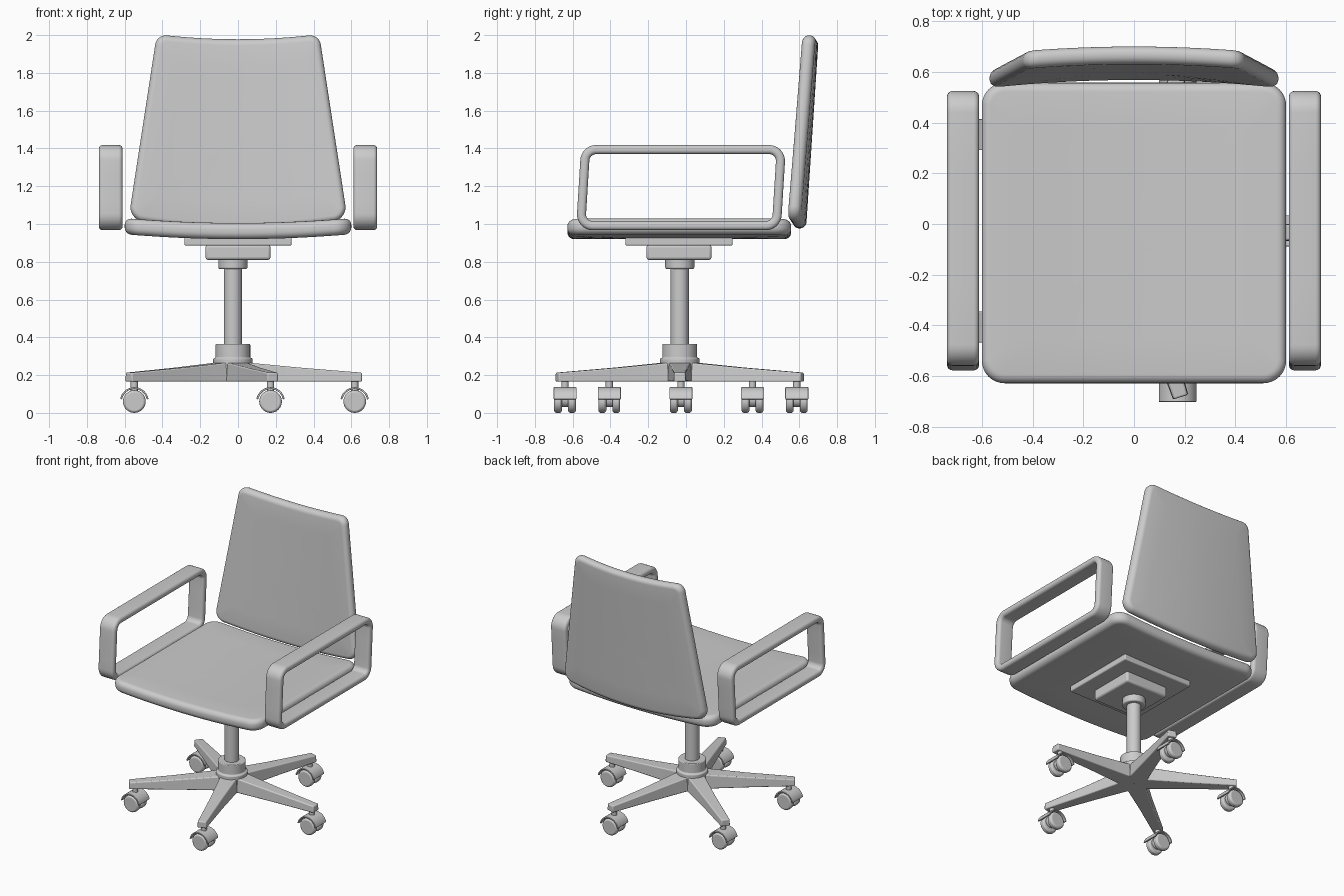
import bpy, bmesh
from math import pi, sin, cos, radians
from mathutils import Vector, Matrix

if "Cube" in bpy.data.objects:
    bpy.data.objects.remove(bpy.data.objects["Cube"])


def loft(name, rings, wrap=False, bevel=0.0):
    """Skin closed rings; cap both ends unless the rings wrap round."""
    bm = bmesh.new()
    rv = [[bm.verts.new(p) for p in ring] for ring in rings]
    n = len(rv[0])
    pairs = list(zip(rv, rv[1:])) + ([(rv[-1], rv[0])] if wrap else [])
    for a, b in pairs:
        for i in range(n):
            j = (i + 1) % n
            bm.faces.new((a[i], a[j], b[j], b[i]))
    if not wrap:
        bm.faces.new(rv[0][::-1])
        bm.faces.new(rv[-1])
    bmesh.ops.recalc_face_normals(bm, faces=bm.faces)
    me = bpy.data.meshes.new(name)
    bm.to_mesh(me)
    bm.free()
    me.shade_smooth()
    me.set_sharp_from_angle(angle=radians(40))
    ob = bpy.data.objects.new(name, me)
    bpy.context.collection.objects.link(ob)
    if bevel:
        m = ob.modifiers.new("bevel", 'BEVEL')
        m.width, m.segments, m.limit_method = bevel, 3, 'ANGLE'
        m.angle_limit = radians(40)
    return ob


def rounded(corners, r, seg=8, div=12):
    """Rounded counter-clockwise polygon as (point, outward normal) pairs."""
    pts = [Vector(c) for c in corners]
    arcs = []
    for i, p in enumerate(pts):
        u = (pts[i - 1] - p).normalized()
        v = (pts[(i + 1) % len(pts)] - p).normalized()
        c = p + (u + v).normalized() * r / sin(u.angle(v) / 2)
        n1, n2 = Vector((-u.y, u.x)), Vector((v.y, -v.x))
        ns = [n1.slerp(n2, k / seg) for k in range(seg + 1)]
        arcs.append([(c + n * r, n) for n in ns])
    out = []
    for i, arc in enumerate(arcs):
        out += arc
        (p, n), q = arc[-1], arcs[(i + 1) % len(arcs)][0][0]
        out += [(p.lerp(q, k / div), n) for k in range(1, div)]
    return out


def cushion(name, corners, r, thick, rim, centre, place):
    """Soft-edged pad; place(u, v, w) bends it into the world."""
    outline = rounded(corners, r)
    c = Vector(centre)
    layers = []
    for side in (-1, 1):
        part = [(rim, side * thick / 2, s) for s in (.04, .25, .5, .75)]
        for k in range(7):
            a = pi / 2 * (1 - k / 6)
            part.append((rim * (1 - cos(a)), side * (thick / 2 - rim + rim * sin(a)), 1))
        layers += part if side < 0 else part[::-1]
    rings = []
    for inset, w, s in layers:
        ring = []
        for p, n in outline:
            q = c + (p - n * inset - c) * s
            ring.append(place(q.x, q.y, w))
        rings.append(ring)
    return loft(name, rings)


def lathe(name, profile, loc, axis='Z', seg=40, bevel=0.0):
    rings = [[(r * cos(2 * pi * i / seg), r * sin(2 * pi * i / seg), z) for i in range(seg)]
             for r, z in profile]
    ob = loft(name, rings, bevel=bevel)
    if axis == 'Y':
        ob.data.transform(Matrix.Rotation(-pi / 2, 4, 'X'))
    ob.location = loc
    return ob


def slab(name, cx, cy, h, z0, z1, bevel):
    sq = [(-h, -h), (h, -h), (h, h), (-h, h)]
    return loft(name, [[(cx + x, cy + y, z) for x, y in sq] for z in (z0, z1)], bevel=bevel)


# Seat, dished across its width
cushion("seat", [(-.6, -.628), (.6, -.628), (.6, .557), (-.6, .557)], .09, .085, .036, (0, -.035),
        lambda u, v, w: (u, v, .9625 + .026 * (u / .6) ** 2 + w))

# Backrest, tapered, leaning and wrapped forward at the sides
cushion("backrest", [(-.58, .977), (.58, .977), (.43, 1.978), (-.43, 1.978)], .065, .07, .032, (0, 1.48),
        lambda u, v, w: (u, .601 + .066 * (v - .98) - .03 * (u / .56) ** 2 + w,
                         v + .04 * (u / .53) ** 2))

# Armrest loops
path = rounded([(-.557, .991), (.479, .991), (.504, 1.394), (-.532, 1.394)], .06, div=4)
section = rounded([(-.063, -.024), (.063, -.024), (.063, .024), (-.063, .024)], .021, seg=6, div=2)
for side, label in ((-1, "left"), (1, "right")):
    rings = [[(side * .674 + s.x, p.x + n.x * s.y, p.y + n.y * s.y) for s, _ in section]
             for p, n in path]
    loft(label + "_armrest", rings, wrap=True)

# Mounting under the seat
slab("mounting_plate", 0, -.037, .284, .885, .93, .008)
slab("tilt_box", 0, -.037, .172, .81, .89, .014)

# Column and hub
CX, CY = -.027, -.033
lathe("column_collar", [(.077, .762), (.077, .82)], (CX, CY, 0), bevel=.008)
lathe("column", [(.048, .3), (.048, .78)], (CX, CY, 0))
lathe("hub", [(.105, .2), (.105, .288), (.092, .292), (.092, .365)], (CX, CY, 0), bevel=.005)

# Star base: five tapered arms, each with a twin-wheel caster
stations = [(0, .075, .268), (.1, .062, .264), (.35, .046, .24), (.683, .032, .213)]
for k in range(5):
    a = 2 * pi * k / 5
    rings = [[(r, -w, .165), (r, w, .165), (r, w * .9, z), (r, -w * .9, z)] for r, w, z in stations]
    arm = loft(f"base_arm_{k + 1}", rings, bevel=.007)
    arm.location = (CX, CY, 0)
    arm.rotation_euler.z = a

    x, y = CX + .645 * cos(a), CY + .645 * sin(a) + .006
    lathe(f"caster_post_{k + 1}", [(.019, .09), (.019, .175)], (x, y, 0), seg=20)
    lathe(f"caster_core_{k + 1}", [(.04, -.022), (.04, .022)], (x, y, .07), 'Y', seg=24)
    for s in (-1, 1):
        lathe(f"caster_wheel_{k + 1}_{'front' if s < 0 else 'back'}",
              [(.05, -.021), (.06, -.012), (.06, .012), (.05, .021)],
              (x, y + s * .037, .06), 'Y', seg=32, bevel=.003)
    hood = []
    for i in range(21):
        t = radians(10 + 160 * i / 20)
        hood.append([(r * cos(t), w, r * sin(t))
                     for r, w in ((.066, -.061), (.076, -.061), (.076, .061), (.066, .061))])
    loft(f"caster_hood_{k + 1}", hood, bevel=.003).location = (x, y, .06)
